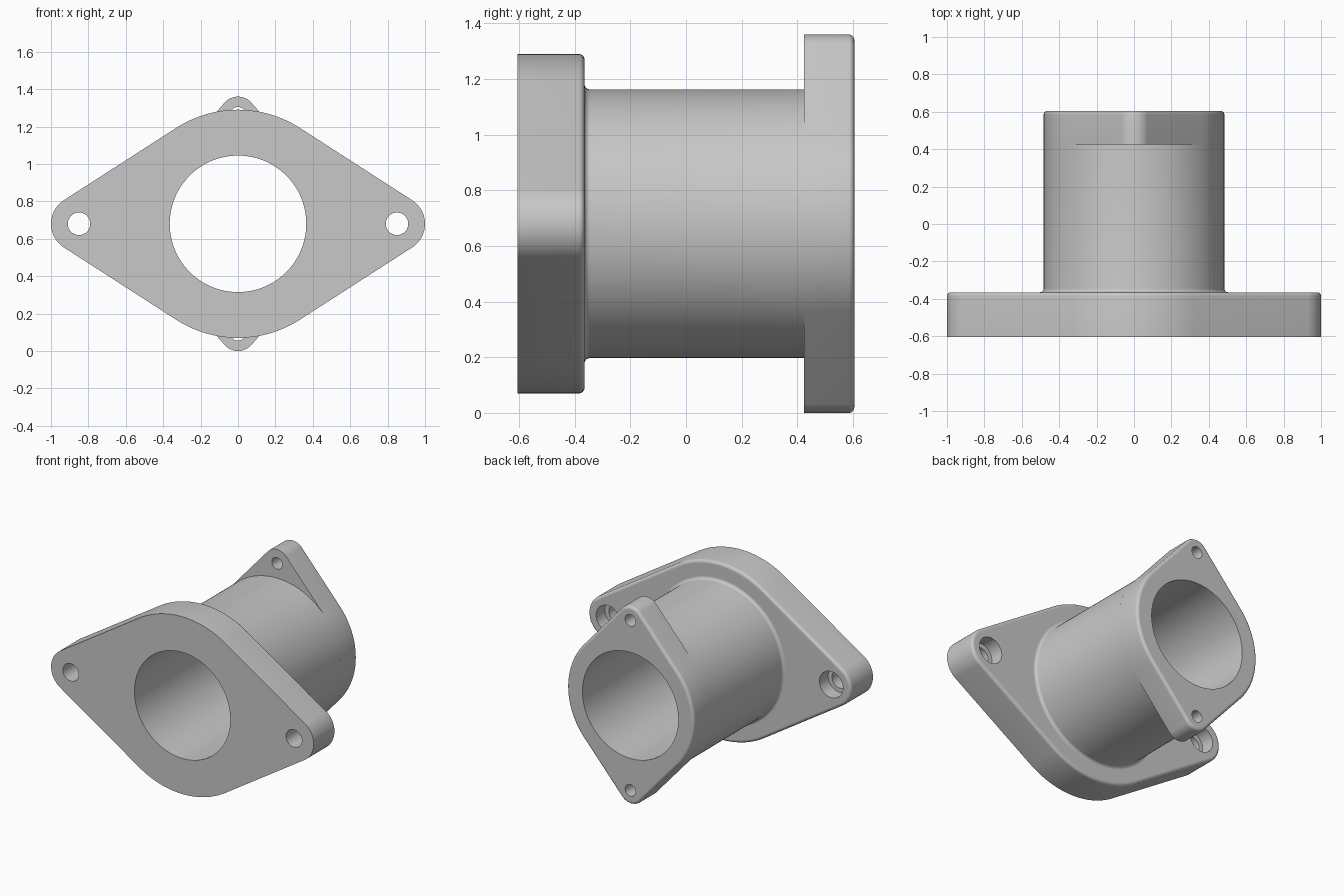
import bpy
import bmesh
from math import acos, cos, sin, pi

if "Cube" in bpy.data.objects:
    bpy.data.objects.remove(bpy.data.objects["Cube"], do_unlink=True)

MID = 0.68        # height of the bore axis
BORE, BARREL = 0.365, 0.483
SEG = 128
ROUND = 0.02      # edge rounding radius

grey = bpy.data.materials.new("light_grey")
grey.use_nodes = True
grey.diffuse_color = (0.58, 0.58, 0.58, 1)
grey.node_tree.nodes["Principled BSDF"].inputs["Base Color"].default_value = (0.58, 0.58, 0.58, 1)


def loft(name, rings, capped):
    """Skin rings of points; cap the ends or close the last ring on the first."""
    bm = bmesh.new()
    loops = [[bm.verts.new(p) for p in ring] for ring in rings]
    pairs = list(zip(loops, loops[1:]))
    if capped:
        bm.faces.new(loops[0])
        bm.faces.new(loops[-1])
    else:
        pairs.append((loops[-1], loops[0]))
    for a, b in pairs:
        for i in range(len(a)):
            j = (i + 1) % len(a)
            bm.faces.new((a[i], a[j], b[j], b[i]))
    bmesh.ops.recalc_face_normals(bm, faces=bm.faces)
    mesh = bpy.data.meshes.new(name)
    bm.to_mesh(mesh)
    bm.free()
    mesh.materials.append(grey)
    obj = bpy.data.objects.new(name, mesh)
    bpy.context.collection.objects.link(obj)
    return obj


def circle(r, y, x=0, z=0):
    return [(x + r * cos(2 * pi * i / SEG), y, MID + z + r * sin(2 * pi * i / SEG))
            for i in range(SEG)]


def diamond(big, small, reach, y, upright):
    """Outline of a central circle joined by tangents to two end circles."""
    a = acos((big - small) / reach)
    points = []
    for start, end, r, c in ((-a, a, small, reach), (a, pi - a, big, 0),
                             (pi - a, pi + a, small, -reach), (pi + a, 2 * pi - a, big, 0)):
        for i in range(33):
            t = start + (end - start) * i / 32
            u, v = c + r * cos(t), r * sin(t)
            points.append((v, y, MID + u) if upright else (u, y, MID + v))
    return points


def flange(name, big, small, reach, y0, y1, upright):
    """Plate with a rounded rear edge."""
    layers = [(y0, 0)]
    for i in range(7):
        t = i / 6 * pi / 2
        layers.append((y1 - ROUND + ROUND * sin(t), ROUND * (1 - cos(t))))
    return loft(name, [diamond(big - k, small - k, reach, y, upright) for y, k in layers], True)


def drill(obj, r, y0, y1, x=0, z=0):
    cutter = loft("hole_cutter", [circle(r, y0, x, z), circle(r, y1, x, z)], True)
    cutter.hide_render = True
    mod = obj.modifiers.new("hole", "BOOLEAN")
    mod.operation, mod.solver, mod.object = "DIFFERENCE", "EXACT", cutter
    bpy.context.view_layer.objects.active = obj
    bpy.ops.object.modifier_apply(modifier=mod.name)
    bpy.data.objects.remove(cutter, do_unlink=True)


# Front mounting flange with counterbored bolt holes
front = flange("front_flange", 0.61, 0.15, 0.85, -0.605, -0.365, False)
drill(front, BORE, -1, 1)
for side in (-1, 1):
    drill(front, 0.06, -1, 1, x=side * 0.85)
    drill(front, 0.09, -0.46, 1, x=side * 0.85)

# Rear flange with small screw holes
rear = flange("rear_flange", BARREL, 0.095, 0.585, 0.425, 0.605, True)
drill(rear, BORE, -1, 1)
for side in (-1, 1):
    drill(rear, 0.04, -1, 1, z=side * 0.585)

# Hollow barrel with a fillet where it meets the front flange
profile = [(BORE, -0.365)]
for i in range(7):
    t = i / 6 * pi / 2
    profile.append((BARREL + ROUND * (1 - sin(t)), -0.365 + ROUND * (1 - cos(t))))
profile += [(BARREL, 0.425), (BORE, 0.425)]
barrel = loft("barrel", [circle(r, y) for r, y in profile], False)

# Smooth curved walls, flat end faces
for obj in (front, rear, barrel):
    bpy.ops.object.select_all(action="DESELECT")
    obj.select_set(True)
    bpy.context.view_layer.objects.active = obj
    bpy.ops.object.shade_smooth_by_angle(angle=pi / 6)
    for face in obj.data.polygons:
        if abs(face.normal.y) > 0.999:
            face.use_smooth = False
